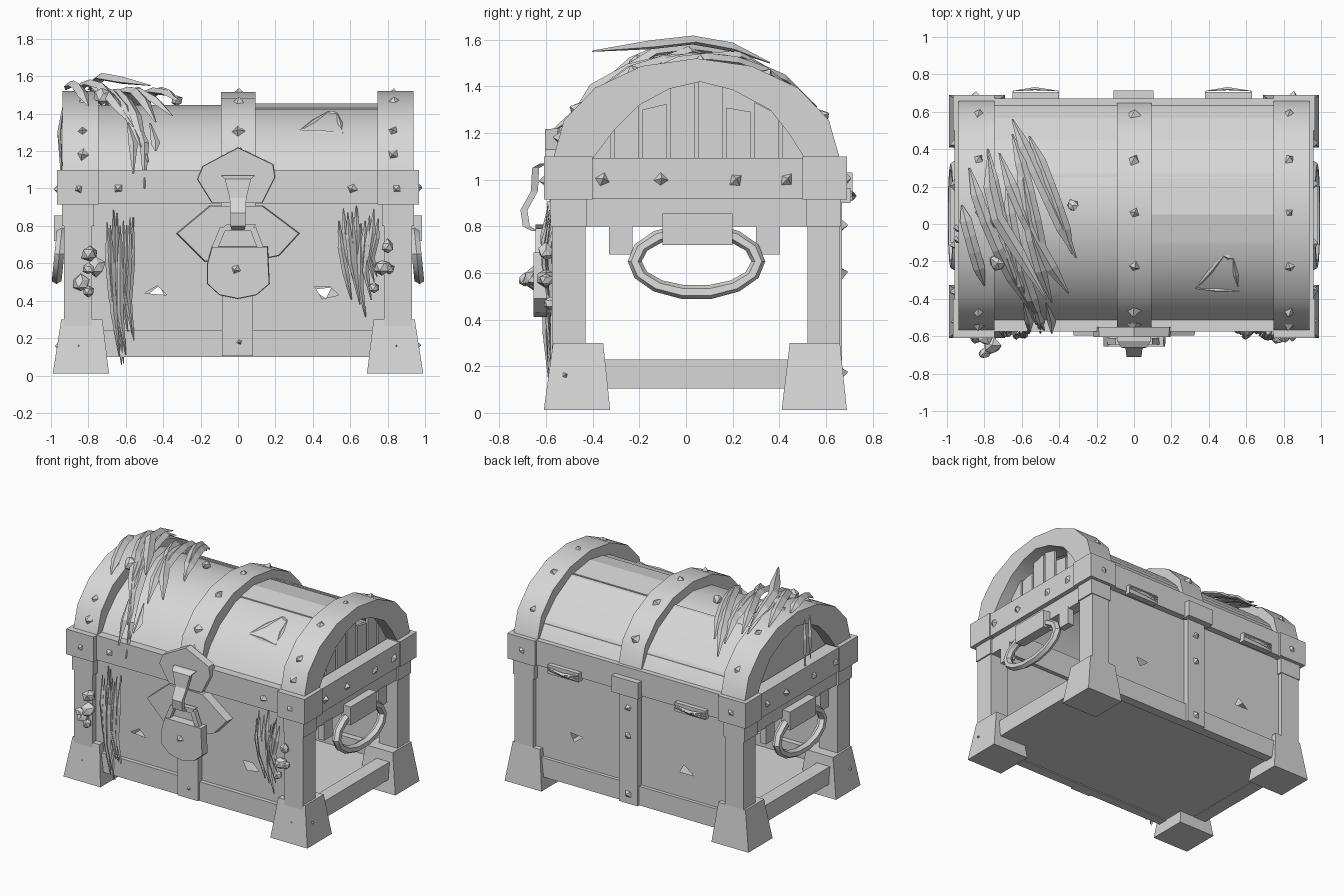
import bpy, bmesh, math, random
from mathutils import Vector as V

if "Cube" in bpy.data.objects:
    bpy.data.objects.remove(bpy.data.objects["Cube"])
random.seed(4)
CY = 0.045                       # middle of the chest in depth
grey = bpy.data.materials.new("grey")
grey.diffuse_color = (0.68, 0.68, 0.68, 1)
grey.use_nodes = True
grey.node_tree.nodes["Principled BSDF"].inputs["Base Color"].default_value = grey.diffuse_color
# lid profile and strap inner profile as y, z
SKIN = [(-0.52, 1.09), (-0.455, 1.2), (-0.345, 1.31), (-0.17, 1.41), (0.05, 1.447),
        (0.27, 1.415), (0.45, 1.32), (0.57, 1.205), (0.64, 1.09)]
INNER = [(-0.4, 1.09), (-0.31, 1.21), (-0.2, 1.32), (-0.07, 1.39), (0.06, 1.42),
         (0.2, 1.385), (0.36, 1.3), (0.44, 1.2), (0.51, 1.09)]


def finish(name, bm, smooth=False, fix=True):
    if fix:
        bmesh.ops.recalc_face_normals(bm, faces=bm.faces[:])
    me = bpy.data.meshes.new(name)
    bm.to_mesh(me)
    bm.free()
    me.materials.append(grey)
    ob = bpy.data.objects.new(name, me)
    bpy.context.collection.objects.link(ob)
    if smooth:
        bpy.context.view_layer.objects.active = ob
        ob.select_set(True)
        bpy.ops.object.shade_smooth_by_angle(angle=math.radians(35))
        ob.select_set(False)


def loft(name, rings, smooth=False, closed=False):
    """Skin a list of equal rings of points, capping the ends."""
    bm = bmesh.new()
    vs = [[bm.verts.new(p) for p in r] for r in rings]
    n = len(vs[0])
    for a, b in zip(vs, vs[1:] + (vs[:1] if closed else [])):
        for i in range(n):
            bm.faces.new((a[i], a[(i + 1) % n], b[(i + 1) % n], b[i]))
    if not closed:
        bm.faces.new(vs[0])
        bm.faces.new(vs[-1])
    finish(name, bm, smooth)


def rect(x0, x1, y0, y1, z):
    return [(x0, y0, z), (x1, y0, z), (x1, y1, z), (x0, y1, z)]


def box(name, x0, x1, y0, y1, z0, z1):
    loft(name, [rect(x0, x1, y0, y1, z0), rect(x0, x1, y0, y1, z1)])


def plate(name, pts, y0, y1, inset=0.02):
    """Upright plate from an x, z outline; the front rim is drawn in slightly."""
    cx = sum(p[0] for p in pts) / len(pts)
    cz = sum(p[1] for p in pts) / len(pts)
    k = 1 - inset
    loft(name, [[(x, y1, z) for x, z in pts],
                [(cx + (x - cx) * k, y0, cz + (z - cz) * k) for x, z in pts]])


def along(prof, y):
    """Height of a y, z profile at y."""
    for (ya, za), (yb, zb) in zip(prof, prof[1:]):
        if ya <= y <= yb:
            return za + (zb - za) * (y - ya) / (yb - ya)
    return 1.09


def lid_z(y, a=0.62, h=0.43):
    return 1.09 + h * math.sqrt(max(0, 1 - ((y - CY) / a) ** 2))


def strap(name, x0, x1, a, h, inner):
    """Arched band of the lid."""
    rings = []
    n = len(inner) - 1
    for i, (y, z) in enumerate(inner):
        t = math.pi * i / n
        oy, oz = CY - a * math.cos(t), 1.09 + h * math.sin(t)
        rings.append([(x0, oy, oz), (x1, oy, oz), (x1, y, z), (x0, y, z)])
    loft(name, rings, True)


def blade(name, pts, w, up):
    """Tapered leaf with a ridge, running along a few points."""
    pts = [V(p) for p in pts]
    rings = []
    for i, p in enumerate(pts):
        t = (pts[min(i + 1, len(pts) - 1)] - pts[max(i - 1, 0)]).normalized()
        u = V(up)
        s = t.cross(u).normalized()
        k = w * (0.15 if i in (0, len(pts) - 1) else 1)
        rings.append([p - s * k, p + u * k * 0.8, p + s * k, p - u * k * 0.3])
    loft(name, rings)


def stud(p, n, r=0.042):
    """Uneven four-sided rivet pointing along n."""
    p, n = V(p), V(n).normalized()
    s = n.orthogonal().normalized()
    t = n.cross(s)
    a0 = random.uniform(0, 1.5)
    base = [p + (s * math.cos(a0 + a) + t * math.sin(a0 + a)) * r * random.uniform(0.75, 1.1)
            for a in (0, 1.7, 3.1, 4.6)]
    tip = p + n * r * 0.6 + s * r * 0.2
    loft("rivet", [[b - n * 0.01 for b in base], [tip + (b - tip) * 0.08 for b in base]])


def wall(name, y, holes, facing):
    """Single-skin wall with small splintered holes."""
    bm = bmesh.new()
    for loop in [[(-0.8, 0.2), (0.8, 0.2), (0.8, 0.95), (-0.8, 0.95)]] + holes:
        vs = [bm.verts.new((x, y, z)) for x, z in loop]
        for i in range(len(vs)):
            bm.edges.new((vs[i - 1], vs[i]))
    bmesh.ops.triangle_fill(bm, use_beauty=True, edges=bm.edges[:])
    bm.normal_update()
    for f in bm.faces[:]:
        if f.normal.y * facing < 0:
            f.normal_flip()
    finish(name, bm, fix=False)


# floor, base beams and walls
box("floor", -0.9, 0.9, -0.54, 0.63, 0.108, 0.15)
for y0, y1 in ((-0.56, -0.49), (0.58, 0.65)):
    box("base_beam", -0.8, 0.8, y0, y1, 0.1, 0.24)
wall("front_wall", -0.53, [[(0.41, 0.475), (0.49, 0.475), (0.54, 0.43), (0.45, 0.41)],
                           [(-0.5, 0.44), (-0.43, 0.48), (-0.38, 0.43)]], -1)
wall("back_wall", 0.625, [[(0.4, 0.46), (0.5, 0.47), (0.47, 0.41)],
                          [(-0.5, 0.42), (-0.42, 0.48), (-0.39, 0.42)]], 1)

# feet, posts, end rails and corner plates
for s in (-1, 1):
    box("end_beam", s * 0.82, s * 0.925, -0.5, 0.6, 0.105, 0.23)
    for b, t, p, c in (((-0.61, -0.325), (-0.57, -0.355), (-0.575, -0.43), (-0.61, -0.4)),
                       ((0.41, 0.69), (0.445, 0.66), (0.52, 0.66), (0.5, 0.69))):
        loft("foot", [rect(s * 0.69, s * 0.99, *b, 0.012), rect(s * 0.725, s * 0.945, *t, 0.3)])
        box("post", s * 0.78, s * 0.93, *p, 0.25, 0.93)
        box("corner_plate", s * 0.745, s * 0.968, *c, 0.915, 1.1)
        box("post_cap", s * 0.77, s * 0.94, p[0] - 0.005, p[1] + 0.005, 0.8, 0.93)
    box("end_rail", s * 0.84, s * 0.925, -0.5, 0.6, 0.8, 0.93)
    box("rim_end", s * 0.86, s * 0.96, -0.57, 0.67, 0.918, 1.094)
for y0, y1 in ((-0.575, -0.5), (0.61, 0.672)):
    box("rim_side", -0.95, 0.95, y0, y1, 0.92, 1.1)

# rounded lid, single skin
bm = bmesh.new()
rows = [[bm.verts.new((x, y, z)) for y, z in SKIN] for x in (-0.88, 0.88)]
for i in range(len(SKIN) - 1):
    bm.faces.new((rows[0][i], rows[1][i], rows[1][i + 1], rows[0][i + 1]))
bm.normal_update()
for f in bm.faces:
    if f.normal.dot(f.calc_center_median() - V((0, CY, 1.0))) < 0:
        f.normal_flip()
finish("lid", bm, True, False)

# lid straps and slightly proud lid boards
for s in (-1, 1):
    strap("end_strap", s * 0.745, s * 0.938, 0.615, 0.43, INNER)
strap("middle_strap", -0.09, 0.093, 0.605, 0.425, SKIN)
for y0, y1, x0, x1 in ((0.25, 0.58, -0.75, -0.09), (0.25, 0.58, 0.09, 0.75), (-0.1, 0.24, 0.09, 0.75)):
    cuts = [y0] + [y for y, z in SKIN if y0 < y < y1] + [y1]
    loft("lid_board", [[(x, y, along(SKIN, y) + d) for x, d in
                        ((x0, 0.008), (x1, 0.008), (x1, -0.01), (x0, -0.01))] for y in cuts])

# splintered opening in the lid
hole = [(0.33, -0.345), (0.48, -0.17), (0.53, -0.185), (0.56, -0.36)]
for (xa, ya), (xb, yb) in zip(hole, hole[1:] + hole[:1]):
    ym = (ya + yb) / 2
    blade("splinter", [(xa, ya, along(SKIN, ya)), ((xa + xb) / 2, ym, along(SKIN, ym)),
                       (xb, yb, along(SKIN, yb))], 0.014, (0, -0.5, 0.85))

# lid end boards: whole on the left, broken on the right
for i in range(8):
    y0 = CY - 0.48 + i * 0.12
    for s in (-1, 1):
        cut = (0, 0.03, 0.08, 0, 0.0, 0.1, 0.05, 0)[i] if s > 0 else 0
        g = 0.008 if s > 0 else 0
        ya, yb = y0 + g, y0 + 0.12 - g
        za, zb = (max(1.1, along(SKIN, y) - 0.02 - cut) for y in (ya, yb))
        loft("lid_end_board", [[(x, ya, 1.06), (x, yb, 1.06), (x, yb, zb), (x, ya, za)]
                               for x in (s * 0.83, s * 0.85)])

# strap down the front and back
box("front_strap", -0.085, 0.08, -0.58, -0.52, 0.105, 0.7)
box("front_strap_top", -0.09, 0.093, -0.585, -0.52, 0.7, 1.12)
box("back_strap", -0.075, 0.075, 0.61, 0.67, 0.1, 0.93)
box("back_clasp", -0.11, 0.105, 0.65, 0.715, 0.91, 1.03)
for x0 in (-0.65, 0.38):
    box("hinge", x0, x0 + 0.25, 0.66, 0.705, 0.9, 0.965)
    for k in range(3):
        blade("hinge_pin", [(x0, 0.71, 0.91 + k * 0.02), (x0 + 0.12, 0.72, 0.93),
                            (x0 + 0.25, 0.71, 0.95 - k * 0.01)], 0.015, (0, 1, 0))

# lock plates, hasp and padlock
plate("lock_plate_upper", [(0, 1.22), (0.19, 1.13), (0.2, 1.06), (0.13, 0.92), (-0.14, 0.92),
                           (-0.22, 1.05), (-0.19, 1.12)], -0.605, -0.55)
plate("lock_plate_lower", [(-0.15, 0.91), (0.13, 0.91), (0.33, 0.76), (0.22, 0.64), (0.07, 0.61),
                           (-0.18, 0.61), (-0.33, 0.76)], -0.595, -0.53)
loft("hasp", [[(-w, y, z), (w, y, z), (w, y + 0.03, z), (-w, y + 0.03, z)]
              for w, y, z in ((0.09, -0.625, 1.07), (0.07, -0.66, 1.05), (0.045, -0.665, 0.95),
                              (0.04, -0.71, 0.87), (0.04, -0.7, 0.8), (0.035, -0.66, 0.78))])
plate("padlock", [(-0.14, 0.69), (0.16, 0.69), (0.17, 0.49), (0.1, 0.43), (0, 0.41), (-0.1, 0.43),
                  (-0.165, 0.49), (-0.165, 0.6)], -0.655, -0.595)
shackle = ((-0.125, 0.68), (-0.08, 0.79), (0.08, 0.79), (0.12, 0.68))
for (xa, za), (xb, zb) in zip(shackle, shackle[1:]):
    loft("shackle", [[(x + i * 0.018, y, z + j * 0.018) for i, y, j in
                      ((-1, -0.61, -1), (1, -0.61, 1), (1, -0.645, 1), (-1, -0.645, -1))
                      ] if za == zb else [(x - 0.018, -0.61, z), (x + 0.018, -0.61, z),
                                          (x + 0.018, -0.645, z), (x - 0.018, -0.645, z)]
                     for x, z in ((xa, za), (xb, zb))])
stud((-0.01, -0.65, 0.57), (0, -1, 0), 0.05)

# ring handles on both ends
for s in (-1, 1):
    box("handle_plate", s * 0.91, s * 0.985, -0.1, 0.2, 0.72, 0.855)
    for y in (-0.28, 0.35):
        box("handle_lug", s * 0.88, s * 0.93, y - 0.05, y + 0.05, 0.68, 0.81)
    rings = []
    for i in range(14):
        a = 2 * math.pi * i / 14
        rings.append([])
        for j in range(6):
            b = math.pi * j / 3
            k = 0.03 * math.cos(b)
            z = 0.65 + (0.135 + k) * math.sin(a)
            rings[-1].append((s * (0.955 + 0.03 * math.sin(b) - 0.1 * (z - 0.65)),
                              CY + (0.265 + k) * math.cos(a), z))
    loft("handle_ring", rings, True, True)

# rivets on straps, rim, walls and feet
for x in (-0.83, 0, 0.83):
    for t in (0.22, 0.54, 1.1, 1.59, 2.09, 2.7):
        n = (0, -math.cos(t), math.sin(t))
        stud((x, CY - 0.606 * math.cos(t), 1.09 + 0.421 * math.sin(t)), n)
for x in (-0.64, 0.61):
    stud((x, -0.575, 1.0), (0, -1, 0))
for s in (-1, 1):
    for y in (-0.36, -0.11, 0.21, 0.43):
        stud((s * 0.96, y, 1.0), (s, 0, 0))
    for y, n in ((-0.605, -1), (0.685, 1)):
        stud((s * 0.85, y, 1.0), (0, n, 0))
        stud((s * 0.85, y - n * 0.025, 0.16), (0, n, 0.1), 0.025)
    stud((s * 0.965, -0.52, 0.16), (s, 0, 0.1), 0.025)
for z in (0.17, 0.6, 0.8):
    stud((0, 0.67, z), (0, 1, 0))
stud((0.01, -0.58, 0.18), (0, -1, 0), 0.025)

# crystal clusters on the front posts
for x, y, z, r in ((-0.79, -0.6, 0.65, 0.05), (-0.76, -0.65, 0.58, 0.055), (-0.84, -0.6, 0.49, 0.05),
                   (-0.8, -0.61, 0.45, 0.035), (-0.8, -0.69, 0.57, 0.035), (0.8, -0.6, 0.69, 0.04),
                   (0.77, -0.6, 0.58, 0.045), (0.81, -0.6, 0.57, 0.03), (0.73, -0.58, 0.47, 0.035),
                   (-0.73, -0.21, 1.49, 0.05), (-0.33, 0.1, 1.47, 0.035)):
    bm = bmesh.new()
    bmesh.ops.create_icosphere(bm, subdivisions=1, radius=r)
    for v in bm.verts:
        v.co = v.co * random.uniform(0.75, 1.1) + V((x, y, z))
    finish("crystal", bm)

# hanging strands on the front
for xs, z0, z1, n in (((-0.7, -0.56), 0.9, 0.06, 9), ((0.54, 0.75), 0.91, 0.3, 10)):
    for i in range(n):
        x = xs[0] + (xs[1] - xs[0]) * i / (n - 1)
        top, low = z0 - random.uniform(0, 0.1), z1 + random.uniform(-0.03, 0.25)
        c = (sum(xs) / 2 - x) * 0.35
        y = -0.55 - random.uniform(0, 0.04)
        blade("strand", [(x, y, top), (x + c * 0.3, y - 0.02, (top * 2 + low) / 3),
                         (x + c, y - 0.015, (top + 2 * low) / 3), (x + c + 0.03, y, low)],
              0.018, (0, -1, 0))

# leaves draped over the lid: start, bend and end in x, y
for a, b, c in (((-0.65, 0.56), (-0.5, 0.22), (-0.31, -0.18)), ((-0.56, 0.47), (-0.42, 0.15), (-0.33, -0.16)),
                ((-0.78, 0.4), (-0.74, 0.0), (-0.52, -0.54)), ((-0.72, 0.38), (-0.58, -0.05), (-0.35, -0.37)),
                ((-0.88, 0.3), (-0.8, -0.05), (-0.56, -0.45)), ((-0.6, 0.4), (-0.6, 0.0), (-0.44, -0.42)),
                ((-0.68, 0.2), (-0.66, -0.15), (-0.48, -0.57)), ((-0.92, 0.1), (-0.87, -0.1), (-0.8, -0.33)),
                ((-0.8, 0.1), (-0.7, -0.1), (-0.6, -0.4)), ((-0.65, 0.48), (-0.53, 0.1), (-0.47, -0.3))):
    pts = []
    for i in range(6):
        t = i / 5
        x, y = (a[k] * (1 - t) ** 2 + 2 * b[k] * t * (1 - t) + c[k] * t * t for k in (0, 1))
        pts.append((x, y, lid_z(y, 0.62, 0.44 if x < -0.72 else 0.4) + 0.03 * math.sin(math.pi * t)))
    blade("lid_leaf", pts, 0.032, V((0, (a[1] + c[1]) / 2 - CY, 0.8)).normalized())
for x, z in ((-0.5, 1.0), (-0.56, 1.08), (-0.44, 1.2)):
    blade("lid_tip", [(x - 0.03, -0.42, 1.35), (x, -0.52, 1.24), (x, -0.585, z)], 0.025, (0, -0.9, 0.4))
blade("raised_leaf", [(-0.78, 0.36, 1.5), (-0.77, 0.2, 1.56), (-0.73, 0.03, 1.59),
                      (-0.62, -0.15, 1.57), (-0.47, -0.4, 1.55)], 0.035, (0, 0, 1))
for y, z in ((-0.1, 1.12), (-0.04, 1.0)):
    blade("end_strand", [(-0.93, y, 1.47), (-0.95, y + 0.02, 1.3), (-0.94, y, z)], 0.02, (-1, 0, 0))
